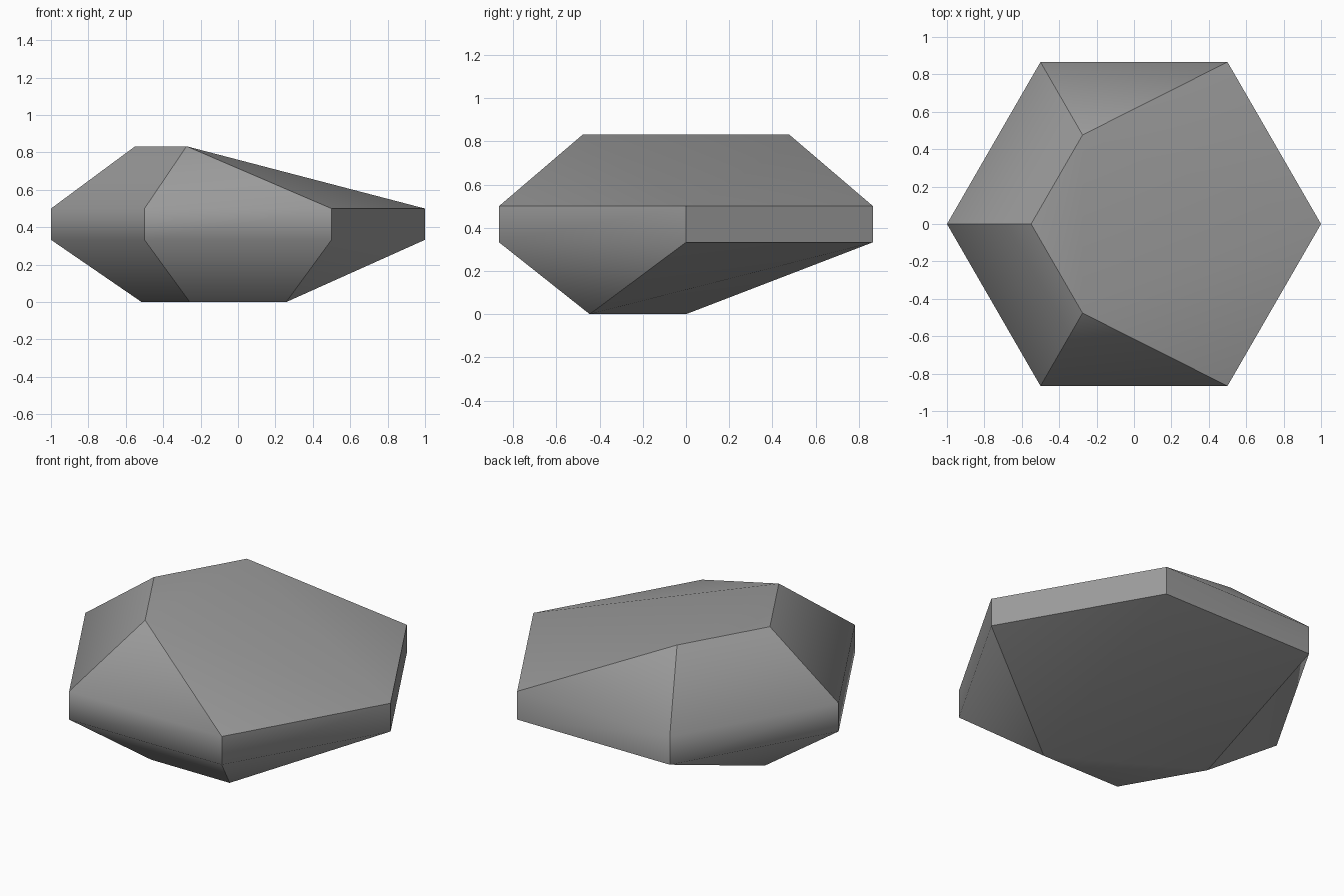
import bpy
import bmesh
from math import cos, sin, radians

cube = bpy.data.objects.get("Cube")
if cube:
    bpy.data.objects.remove(cube, do_unlink=True)

# Stone colour
stone = bpy.data.materials.new("stone_grey")
stone.use_nodes = True
grey = (0.33, 0.33, 0.33, 1.0)
stone.diffuse_color = grey
stone.node_tree.nodes["Principled BSDF"].inputs["Base Color"].default_value = grey

bm = bmesh.new()


def ring(corners, radius, z):
    """Corners of a hexagon, numbered anticlockwise from +x."""
    return {i: bm.verts.new((radius * cos(radians(60 * i)),
                             radius * sin(radians(60 * i)), z)) for i in corners}


low = ring(range(6), 1.0, 0.333)
high = ring(range(6), 1.0, 0.5)
crown = ring((2, 3, 4), 0.55, 0.833)
foot = ring((3, 4, 5), 0.515, 0.0)

strip_of = {}


def add_face(verts, strip):
    face = bm.faces.new(verts)
    face.smooth = True
    strip_of[face] = strip


def add_bevel(rim, inner, i, j):
    """Sloped facet above or below one wall: a quad or a triangle."""
    verts = [rim[i], rim[j]] + [inner[k] for k in (j, i) if k in inner]
    if len(verts) > 2:
        add_face(verts, i)


def add_cap(inner, rim, a, b, c, name):
    """Flat tip triangle, leaning triangle and two side triangles."""
    first, mid, last = [(k + 3) % 6 for k in (a, b, c)]
    add_face([inner[first], inner[mid], inner[last]], name)
    add_face([inner[first], inner[last], rim[b]], name)
    add_face([inner[last], rim[a], rim[b]], name)
    add_face([inner[first], rim[b], rim[c]], name)


# Six walls, each flowing smoothly into its sloped facets
for i in range(6):
    j = (i + 1) % 6
    add_face([low[i], low[j], high[j], high[i]], i)
    add_bevel(high, crown, i, j)
    add_bevel(low, foot, i, j)

# Slanted top and underside
add_cap(crown, high, 5, 0, 1, "top")
add_cap(foot, low, 0, 1, 2, "bottom")

bmesh.ops.recalc_face_normals(bm, faces=bm.faces[:])

# Keep the edges between strips sharp
for edge in bm.edges:
    edge.smooth = len({strip_of[f] for f in edge.link_faces}) == 1

mesh = bpy.data.meshes.new("rock")
bm.to_mesh(mesh)
bm.free()
mesh.materials.append(stone)
rock = bpy.data.objects.new("rock", mesh)
bpy.context.collection.objects.link(rock)
